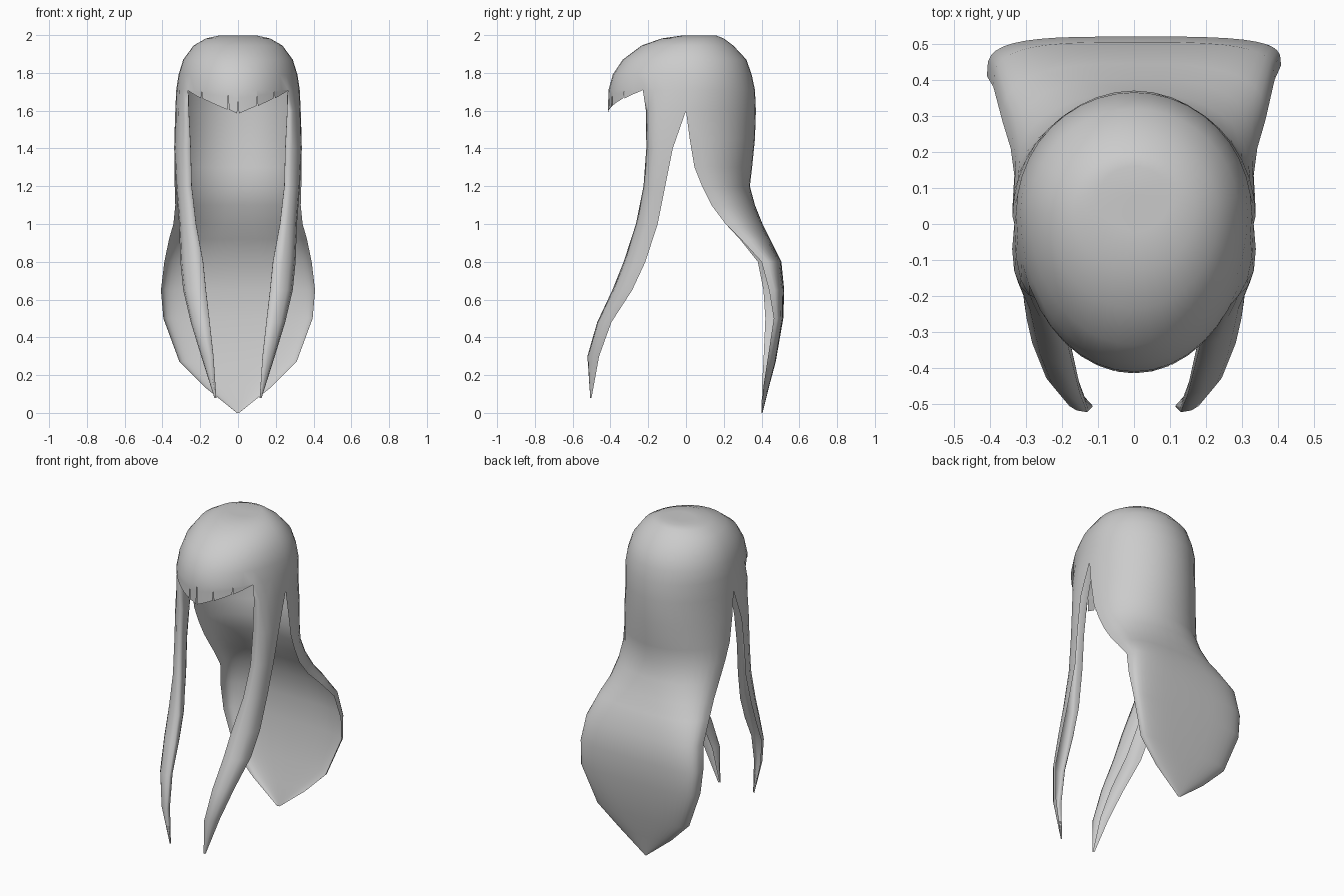
import bpy, bmesh, math

if "Cube" in bpy.data.objects:
    bpy.data.objects.remove(bpy.data.objects["Cube"])

grey = bpy.data.materials.new("hair_grey")
grey.diffuse_color = (0.6, 0.6, 0.6, 1)
grey.use_nodes = True
grey.node_tree.nodes["Principled BSDF"].inputs["Base Color"].default_value = grey.diffuse_color


def sheet(name, grids):
    """Make one smooth open surface from grids of points (rows run top to bottom)."""
    bm = bmesh.new()
    for rows in grids:
        vs = [[bm.verts.new(p) for p in row] for row in rows]
        for a, b in zip(vs, vs[1:]):
            for i in range(len(a) - 1):
                bm.faces.new((a[i], b[i], b[i + 1], a[i + 1]))
    bmesh.ops.remove_doubles(bm, verts=bm.verts, dist=0.0004)
    me = bpy.data.meshes.new(name)
    bm.to_mesh(me)
    bm.free()
    me.materials.append(grey)
    for p in me.polygons:
        p.use_smooth = True
    ob = bpy.data.objects.new(name, me)
    bpy.context.collection.objects.link(ob)
    return ob


def ring_point(deg, z, hw, front, back, c=0.03):
    """Point on an egg-shaped ring; 0 degrees is the front, 90 is +x."""
    t = math.radians(deg)
    depth = c - front if math.cos(t) > 0 else back - c
    return (hw * math.sin(t), c - depth * math.cos(t), z)


def bezier(a, b, c, z, n=4):
    """Points of a quadratic curve at height z."""
    out = []
    for i in range(n + 1):
        t = i / n
        u, v, w = (1 - t) ** 2, 2 * t * (1 - t), t * t
        out.append((u * a[0] + v * b[0] + w * c[0], u * a[1] + v * b[1] + w * c[1], z))
    return out


def mirrored(rows):
    return [[(-x, y, z) for x, y, z in reversed(r)] for r in rows]


# Crown: z, half width, front, back, centre
crown = [
    (1.985, 0.0, 0.08, 0.08, 0.08),
    (1.998, 0.10, -0.02, 0.16, 0.07),
    (1.982, 0.17, -0.13, 0.20, 0.04),
    (1.945, 0.235, -0.235, 0.25, 0.03),
    (1.87, 0.290, -0.335, 0.32, 0.03),
    (1.79, 0.315, -0.388, 0.348, 0.03),
    (1.71, 0.327, -0.41, 0.365, 0.03),
]
RIM = crown[-1]
shell = [[[ring_point(9 * i, *r) for i in range(41)] for r in crown]]

# Fringe: tufts separated by thin slits, lowest in the middle
splits = [-54, -36, -9, 0, 18, 36, 54]
for a, b in zip(splits, splits[1:]):
    n = (b - a) // 9
    rows = []
    for f in (0, 0.35, 0.7, 1):
        row = []
        for i in range(n + 1):
            deg = a + 9 * i
            end = 1.585 + 0.12 * abs(deg) / 54
            squeeze = 0.8 * f * f * (1 - 2 * i / n)
            z = 1.71 + (end - 1.71) * f
            row.append(ring_point(deg + squeeze, z, 0.327, -0.41 - 0.004 * f, 0.365))
        rows.append(row)
    shell.append(rows)

# Long back hair: z, half width, back y, left edge y, right edge y, squareness
back = [
    (1.71, 0.327, 0.365, 0.03, 0.03, 1),
    (1.60, 0.332, 0.37, 0.0, 0.0, 1),
    (1.45, 0.337, 0.365, 0.02, 0.02, 1),
    (1.30, 0.337, 0.35, 0.045, 0.045, 1),
    (1.20, 0.335, 0.338, 0.085, 0.085, 1),
    (1.10, 0.332, 0.365, 0.135, 0.135, 0.9),
    (1.00, 0.342, 0.405, 0.21, 0.21, 0.8),
    (0.92, 0.365, 0.445, 0.285, 0.29, 0.7),
    (0.80, 0.39, 0.505, 0.38, 0.40, 0.6),
    (0.65, 0.408, 0.52, 0.41, 0.44, 0.55),
    (0.50, 0.395, 0.515, 0.42, 0.465, 0.55),
    (0.27, 0.31, 0.475, 0.41, 0.43, 0.6),
    (0.14, 0.18, 0.44, 0.402, 0.41, 0.8),
    (0.0, 0.006, 0.405, 0.40, 0.40, 1),
]
rows = []
for z, hw, yb, yl, yr, p in back:
    row = []
    for i in range(21):
        a = math.radians(-90 + 9 * i)
        s, c = math.sin(a), max(math.cos(a), 0)
        x = -hw * math.copysign(abs(s) ** p, s)
        ye = yr if s < 0 else yl
        row.append((x, ye + (yb - ye) * c ** p, z))
    rows.append(row)
shell.append(rows)

# Side locks: z, inner x, inner y, outer x, outer y
lock = [
    (1.60, 0.26, -0.212, 0.332, 0.0),
    (1.40, 0.25, -0.21, 0.338, -0.07),
    (1.20, 0.245, -0.225, 0.328, -0.11),
    (1.00, 0.222, -0.265, 0.312, -0.15),
    (0.80, 0.185, -0.33, 0.305, -0.215),
    (0.65, 0.17, -0.39, 0.29, -0.285),
    (0.48, 0.15, -0.47, 0.25, -0.395),
    (0.30, 0.13, -0.522, 0.195, -0.46),
    (0.08, 0.115, -0.507, 0.125, -0.50),
]
outer = [[ring_point(54 + 9 * i, *RIM) for i in range(5)]]
inner = []
for z, ix, iy, ox, oy in lock:
    dx, dy = ox - ix, oy - iy
    # rounded outside of the lock
    outer.append(bezier((ix, iy), (ix + dx, iy + dy * 0.03), (ox, oy), z))
    # inside face running back from the front edge
    inner.append(bezier((ix + dx * 0.25, iy + dy * 0.85), (ix - dx * 0.06, iy + dy * 0.5),
                        (ix, iy), z))
top = [(x, y, 1.71) for x, y, z in inner[0]]
top[-1] = outer[0][0]
inner.insert(0, top)
for rows in (outer, inner):
    shell += [rows, mirrored(rows)]

sheet("hair_shell", shell)
